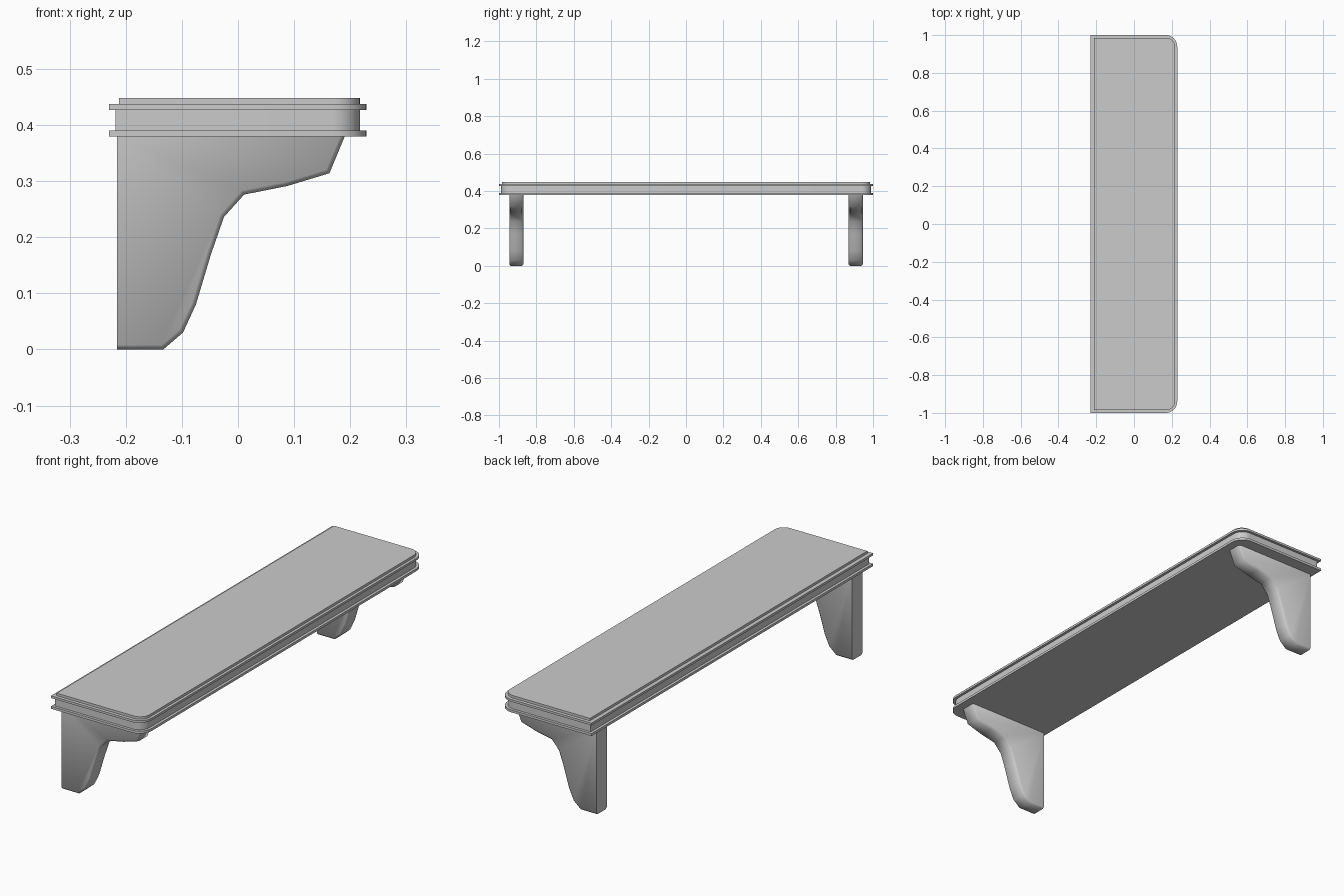
import bpy, bmesh, math
from mathutils import Vector

cube = bpy.data.objects.get("Cube")
if cube:
    bpy.data.objects.remove(cube, do_unlink=True)

grey = bpy.data.materials.new("light grey")
grey.use_nodes = True
colour = (0.6, 0.6, 0.6, 1)
grey.diffuse_color = colour
grey.node_tree.nodes["Principled BSDF"].inputs["Base Color"].default_value = colour


def prism(name, outline, direction, bevel_rule=None, angle=40):
    """Extrude a closed outline and chamfer the edges that the rule picks."""
    bm = bmesh.new()
    face = bm.faces.new([bm.verts.new(p) for p in outline])
    moved = bmesh.ops.extrude_face_region(bm, geom=[face])["geom"]
    bmesh.ops.translate(bm, vec=direction,
                        verts=[v for v in moved if isinstance(v, bmesh.types.BMVert)])
    bmesh.ops.recalc_face_normals(bm, faces=bm.faces)
    if bevel_rule:
        bmesh.ops.bevel(bm, geom=[e for e in bm.edges if bevel_rule(e)],
                        offset=0.008, segments=1, affect="EDGES")
        bmesh.ops.recalc_face_normals(bm, faces=bm.faces)
    mesh = bpy.data.meshes.new(name)
    bm.to_mesh(mesh)
    bm.free()
    obj = bpy.data.objects.new(name, mesh)
    bpy.context.collection.objects.link(obj)
    mesh.materials.append(grey)
    bpy.ops.object.select_all(action="DESELECT")
    obj.select_set(True)
    bpy.context.view_layer.objects.active = obj
    bpy.ops.object.shade_smooth_by_angle(angle=math.radians(angle))
    return obj


def slab(name, back, front, half, radius, bottom, top):
    """Board with square back corners and rounded front corners."""
    steps = 8
    arc = [math.pi / 2 * i / steps for i in range(steps + 1)]
    corner = [(front - radius + radius * math.cos(a),
               half - radius + radius * math.sin(a)) for a in arc]
    outline = [(back, -half)] + [(x, -y) for x, y in reversed(corner)]
    outline += corner + [(back, half)]
    prism(name, [(x, y, bottom) for x, y in outline], Vector((0, 0, top - bottom)))


# Layered shelf board with two projecting lips
slab("lower_lip", -0.23, 0.229, 1.0, 0.06, 0.379, 0.39)
slab("shelf_core", -0.218, 0.217, 0.988, 0.05, 0.39, 0.427)
slab("upper_lip", -0.23, 0.229, 1.0, 0.06, 0.427, 0.437)
slab("shelf_top", -0.212, 0.217, 0.985, 0.046, 0.437, 0.448)

# Bracket silhouette, from the back foot round the front to the shelf
back_x, top_z = -0.216, 0.379
profile = [(back_x, 0), (-0.133, 0), (-0.098, 0.03), (-0.075, 0.08),
           (-0.048, 0.17), (-0.025, 0.236), (0.011, 0.276), (0.087, 0.291),
           (0.163, 0.314), (0.19, top_z), (back_x, top_z)]


def on_curved_side(edge):
    """Side outline edges, leaving the back and the top square."""
    a, b = (v.co for v in edge.verts)
    flat = abs(a.y - b.y) < 1e-5
    at_back = max(a.x, b.x) < back_x + 1e-4
    at_top = min(a.z, b.z) > top_z - 1e-4
    return flat and not at_back and not at_top


# Pair of brackets near the two ends
for name, y in (("front_bracket", -0.945), ("back_bracket", 0.87)):
    prism(name, [(x, y, z) for x, z in profile], Vector((0, 0.075, 0)),
          on_curved_side, 50)
